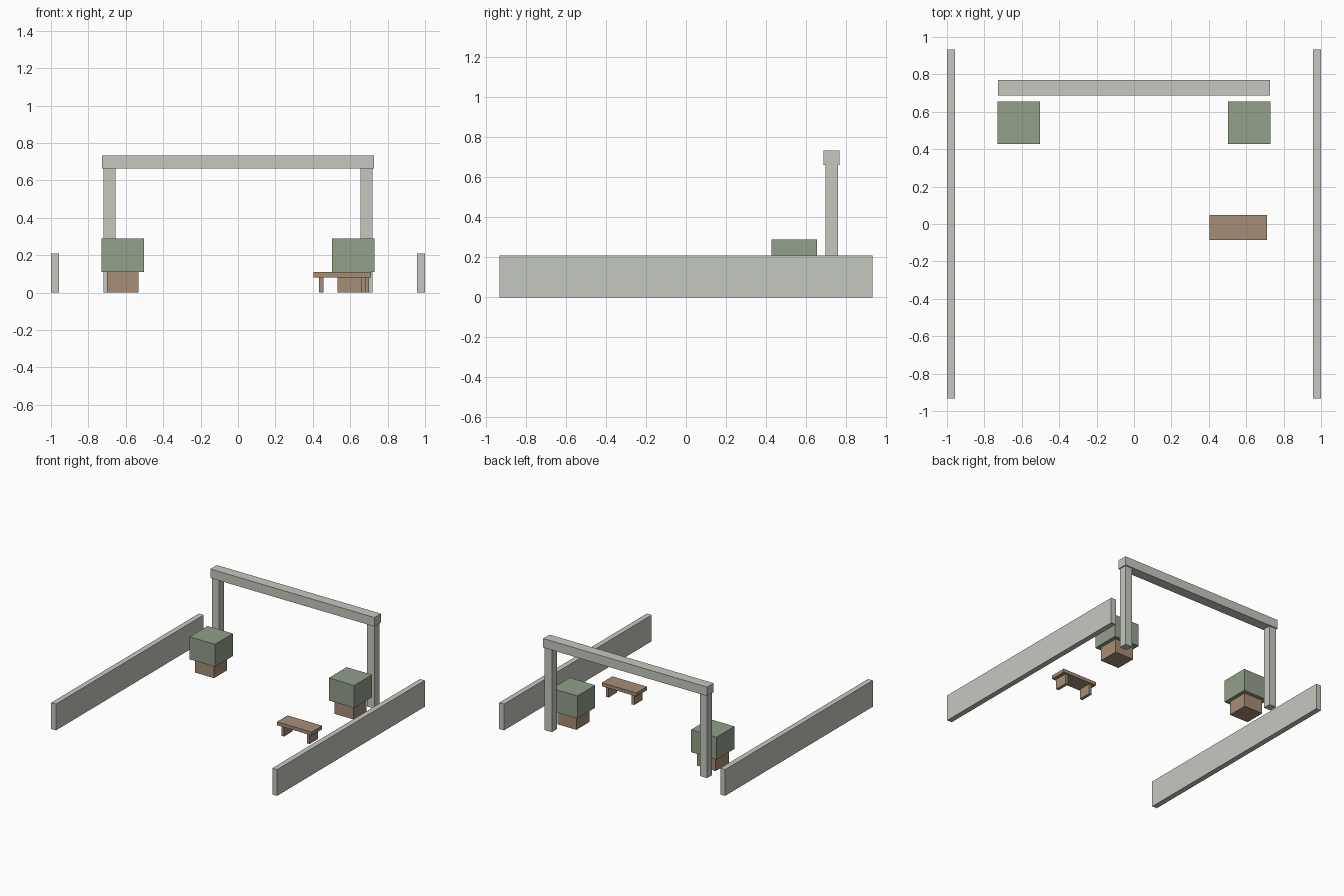
import bpy, bmesh

if "Cube" in bpy.data.objects:
    bpy.data.objects.remove(bpy.data.objects["Cube"])


def box(name, center, size, mat=None):
    """Axis-aligned box given its centre and full size."""
    bm = bmesh.new()
    bmesh.ops.create_cube(bm, size=1)
    bmesh.ops.scale(bm, vec=size, verts=bm.verts)
    mesh = bpy.data.meshes.new(name)
    bm.to_mesh(mesh)
    bm.free()
    obj = bpy.data.objects.new(name, mesh)
    obj.location = center
    bpy.context.collection.objects.link(obj)
    if mat:
        mesh.materials.append(mat)
    return obj


def material(name, color):
    mat = bpy.data.materials.new(name)
    mat.diffuse_color = (*color, 1)
    mat.use_nodes = True
    mat.node_tree.nodes["Principled BSDF"].inputs["Base Color"].default_value = mat.diffuse_color
    return mat


stone = material("stone", (0.56, 0.58, 0.52))
leaf = material("leaf", (0.29, 0.35, 0.26))
wood = material("wood", (0.38, 0.27, 0.18))

for side, s in (("left", -1), ("right", 1)):
    # Low boundary walls
    box(f"{side}_wall", (s * 0.9785, 0, 0.105), (0.043, 1.866, 0.21), stone)
    # Gateway posts
    box(f"{side}_post", (s * 0.687, 0.728, 0.331), (0.063, 0.063, 0.662), stone)
    # Planters with clipped shrubs
    box(f"{side}_planter", (s * 0.616, 0.541, 0.055), (0.167, 0.167, 0.11), wood)
    box(f"{side}_shrub", (s * 0.616, 0.541, 0.2), (0.225, 0.226, 0.18), leaf)

# Gateway beam
box("gate_beam", (0, 0.728, 0.698), (1.452, 0.082, 0.072), stone)

# Bench
bx, by = 0.558, -0.018
box("bench_seat", (bx, by, 0.095), (0.307, 0.133, 0.028), wood)
for side, s in (("left", -1), ("right", 1)):
    box(f"bench_{side}_leg", (bx + s * 0.113, by, 0.0405), (0.024, 0.107, 0.081), wood)
